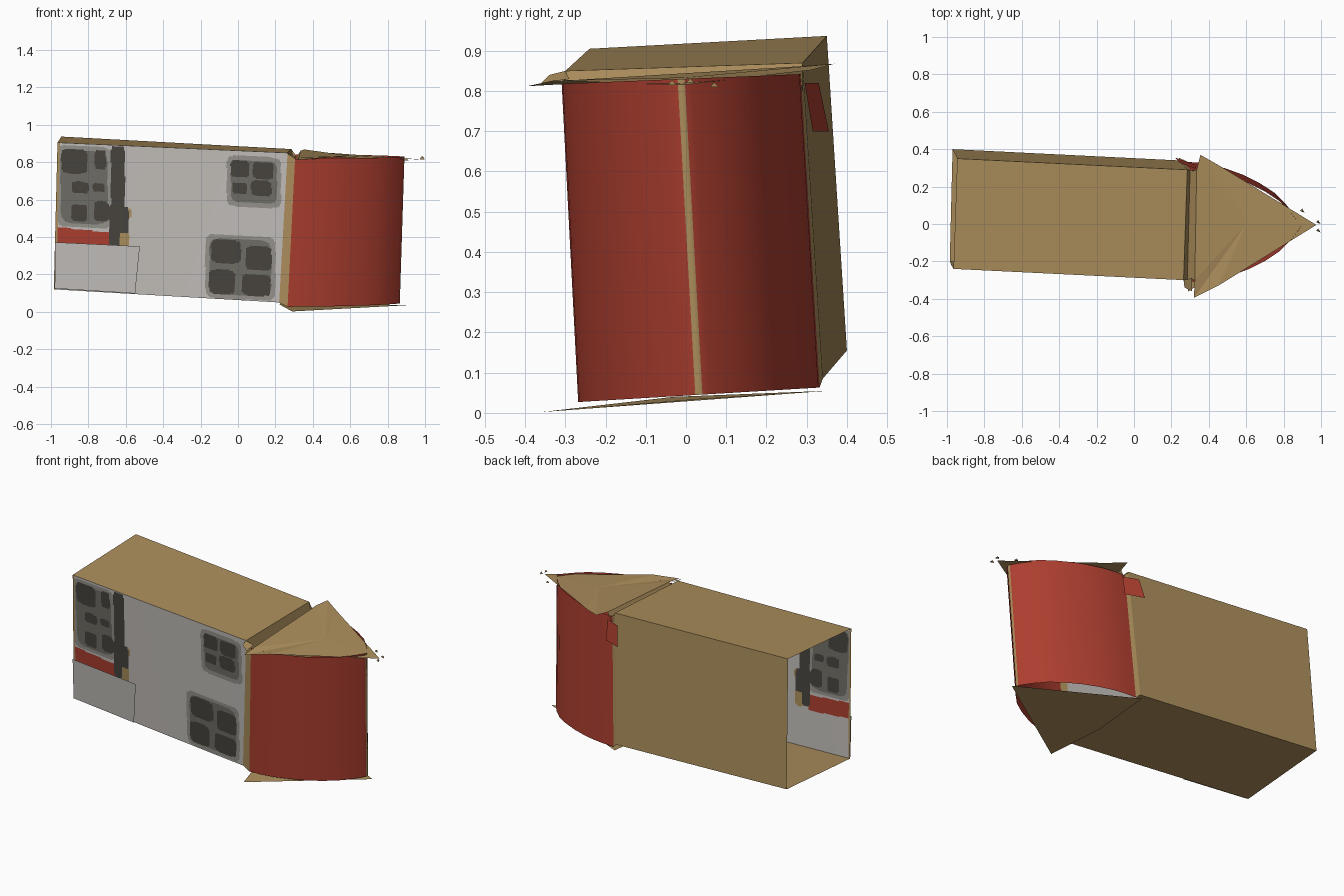
import bpy
from mathutils import Vector as V

if "Cube" in bpy.data.objects:
    bpy.data.objects.remove(bpy.data.objects["Cube"])


def material(name, rgb):
    lin = [(c / 255 / 12.92) if c < 10 else ((c / 255 + 0.055) / 1.055) ** 2.4 for c in rgb]
    m = bpy.data.materials.new(name)
    m.diffuse_color = (*lin, 1)
    m.use_nodes = True
    m.node_tree.nodes["Principled BSDF"].inputs["Base Color"].default_value = m.diffuse_color
    return m


BROWN = material("cardboard brown", (172, 142, 92))
WHITE = material("off white paint", (194, 190, 186))
RED = material("red paint", (172, 62, 47))
DARK = material("dark pane", (72, 68, 62))
GREY = material("window grey", (112, 110, 102))
PALE = material("pale window edge", (150, 147, 140))


def make(name, verts, faces, mats, rule=None):
    me = bpy.data.meshes.new(name)
    me.from_pydata([tuple(v) for v in verts], [], faces)
    for m in mats:
        me.materials.append(m)
    if rule:
        for p in me.polygons:
            p.material_index = rule(p.center)
    ob = bpy.data.objects.new(name, me)
    bpy.context.collection.objects.link(ob)
    return ob


def sheet(name, a, b, c, d, mats, nu=1, nv=1, rule=None):
    """Bilinear sheet: a-b is the lower edge, d-c the upper edge."""
    a, b, c, d = V(a), V(b), V(c), V(d)
    verts = [a.lerp(b, i / nu).lerp(d.lerp(c, i / nu), j / nv)
             for j in range(nv + 1) for i in range(nu + 1)]
    w = nu + 1
    faces = [(j * w + i, j * w + i + 1, (j + 1) * w + i + 1, (j + 1) * w + i)
             for j in range(nv) for i in range(nu)]
    return make(name, verts, faces, mats, rule)


# Box corners: left (L) / right (R), front (F) / back (B), low (0) / high (1)
LF0, LF1 = (-0.985, -0.20, 0.12), (-0.965, -0.24, 0.905)
LB0, LB1 = (-0.97, 0.40, 0.155), (-0.945, 0.35, 0.937)
RF0, RF1 = (0.22, -0.265, 0.05), (0.265, -0.30, 0.85)
RB0, RB1 = (0.24, 0.34, 0.085), (0.285, 0.29, 0.87)

# Painted window panes and frames: x0, x1, z0, z1 in the front view
PANES = [(-.04, .06, .72, .81), (.08, .19, .71, .80), (-.03, .05, .63, .69), (.07, .18, .62, .70),
         (-.145, .015, .26, .385), (.04, .18, .22, .35), (-.155, -.015, .095, .225), (.02, .175, .085, .20),
         (-.945, -.805, .74, .87), (-.765, -.705, .76, .865), (-.89, -.80, .635, .695),
         (-.775, -.715, .64, .69), (-.89, -.805, .485, .575), (-.77, -.69, .485, .59)]
FRAMES = [(-.06, .23, .56, .83), (-.175, .20, .065, .41), (-.97, -.675, .45, .885)]
BARS = [(-.68, -.605, .555, .885), (-.69, -.63, .35, .57), (-.65, -.585, .42, .56)]
SPOTS = [(-.62, -.57, .50, .555), (-.65, -.58, .335, .43)]


def inside(p, r, grow=0.0, power=5):
    """Rounded rectangle test, slanted like the box."""
    cx, cz = (r[0] + r[1]) / 2, (r[2] + r[3]) / 2
    dx, dz = p.x - cx, p.z - cz + 0.05 * (p.x - cx)
    hx, hz = (r[1] - r[0]) / 2 + grow, (r[3] - r[2]) / 2 + grow
    return abs(dx / hx) ** power + abs(dz / hz) ** power < 1


def paint(p):
    if p.x < -0.972 + 0.022 * (p.z - 0.12):
        return 0
    if any(inside(p, r, 0.0, 8) for r in BARS) or any(inside(p, r) for r in PANES):
        return 3
    if any(inside(p, r, 0, 3) for r in SPOTS):
        return 0
    if p.x < -0.68 and 0.36 < p.z + 0.11 * (p.x + 0.98) < 0.455:
        return 2
    if any(inside(p, r, -0.022, 7) for r in FRAMES):
        return 4
    if any(inside(p, r, 0, 9) for r in FRAMES):
        return 5
    return 1


# Open-ended box made of single sheets
sheet("painted_front_wall", LF0, RF0, RF1, LF1,
      [BROWN, WHITE, RED, DARK, GREY, PALE], 190, 125, paint)
sheet("back_wall", RB0, LB0, LB1, RB1, [BROWN])
sheet("box_top", LF1, RF1, RB1, LB1, [BROWN])
sheet("box_bottom", LB0, RB0, RF0, LF0, [BROWN])

# Raised white flap at the lower left of the front wall
sheet("white_flap", (-0.98, -0.21, 0.125), (-0.55, -0.233, 0.098),
      (-0.525, -0.252, 0.35), (-0.978, -0.222, 0.372), [WHITE])

# Nose: curved red panels lofted between a low and a high outline
HALF = [(1, 0), (.99, .12), (.95, .25), (.88, .38), (.77, .53), (.62, .68),
        (.45, .81), (.25, .91), (.09, .975), (.03, .995)]
plan = [(-s, t) for s, t in HALF] + [(0, 1)] + [(s, t) for s, t in reversed(HALF)]


def outline(x0, x1, yc, yh, z0, dz):
    return [V((x0 + (x1 - x0) * t, yc + yh * s, z0 + dz * s)) for s, t in plan]


low = outline(0.265, 0.865, 0.032, 0.30, 0.045, 0.018)
high = outline(0.305, 0.89, -0.012, 0.297, 0.83, 0.012)
n, rows = len(plan), 4
verts = [a.lerp(b, j / rows) for j in range(rows + 1) for a, b in zip(low, high)]
faces = [(j * n + i, j * n + i + 1, (j + 1) * n + i + 1, (j + 1) * n + i)
         for j in range(rows) for i in range(n - 1)]
nose = make("curved_nose", verts, faces, [RED, BROWN])
for p in nose.data.polygons:
    p.use_smooth = True
    i = p.index % (n - 1)
    p.material_index = 1 if abs(i - (n - 2) / 2) < 1 else 0

# Brown joining strips between the box and the nose
sheet("front_joint", RF0, low[0], high[0], RF1, [BROWN])
sheet("back_joint", low[-1], RB0, RB1, high[-1], [BROWN])

# Sunken fold between the box top and the nose cover
sheet("fold_left_side", RF1, (0.285, -0.30, 0.78), (0.30, 0.29, 0.80), RB1, [BROWN])
sheet("fold_right_side", (0.285, -0.30, 0.78), (0.325, -0.30, 0.826), (0.335, 0.29, 0.862),
      (0.30, 0.29, 0.80), [BROWN])

# Triangular cardboard plates above and below the nose
make("nose_top_plate",
     [(0.32, -0.395, 0.812), (0.45, -0.33, 0.826), (0.975, -0.005, 0.815), (0.46, 0.31, 0.852),
      (0.355, 0.37, 0.868), (0.335, 0.29, 0.862), (0.325, -0.30, 0.826), (0.60, 0.0, 0.834)],
     [(i, (i + 1) % 7, 7) for i in range(7)], [BROWN])
make("nose_bottom_plate",
     [(0.29, -0.36, 0.002), (0.22, -0.03, 0.04), (0.24, 0.355, 0.055), (0.90, 0.03, 0.035)],
     [(0, 1, 2, 3)], [BROWN])

# Torn tabs and paper scraps around the joint and tip
make("lower_tab", [(0.27, -0.34, 0.84), (0.31, -0.36, 0.82), (0.31, -0.29, 0.83), (0.265, -0.30, 0.85)],
     [(0, 1, 2, 3)], [BROWN])
make("red_tab", [(0.22, 0.355, 0.70), (0.33, 0.315, 0.70), (0.33, 0.295, 0.82), (0.24, 0.33, 0.82)],
     [(0, 1, 2, 3)], [RED])
for k, (x, y, z) in enumerate([(0.985, -0.035, 0.815), (0.985, 0.01, 0.82), (0.90, 0.07, 0.81)]):
    make(f"paper_scrap_{k}", [(x - .012, y, z), (x + .012, y - .01, z), (x, y + .012, z), (x, y, z + .012)],
         [(0, 2, 1), (0, 1, 3), (1, 2, 3), (2, 0, 3)], [BROWN])
